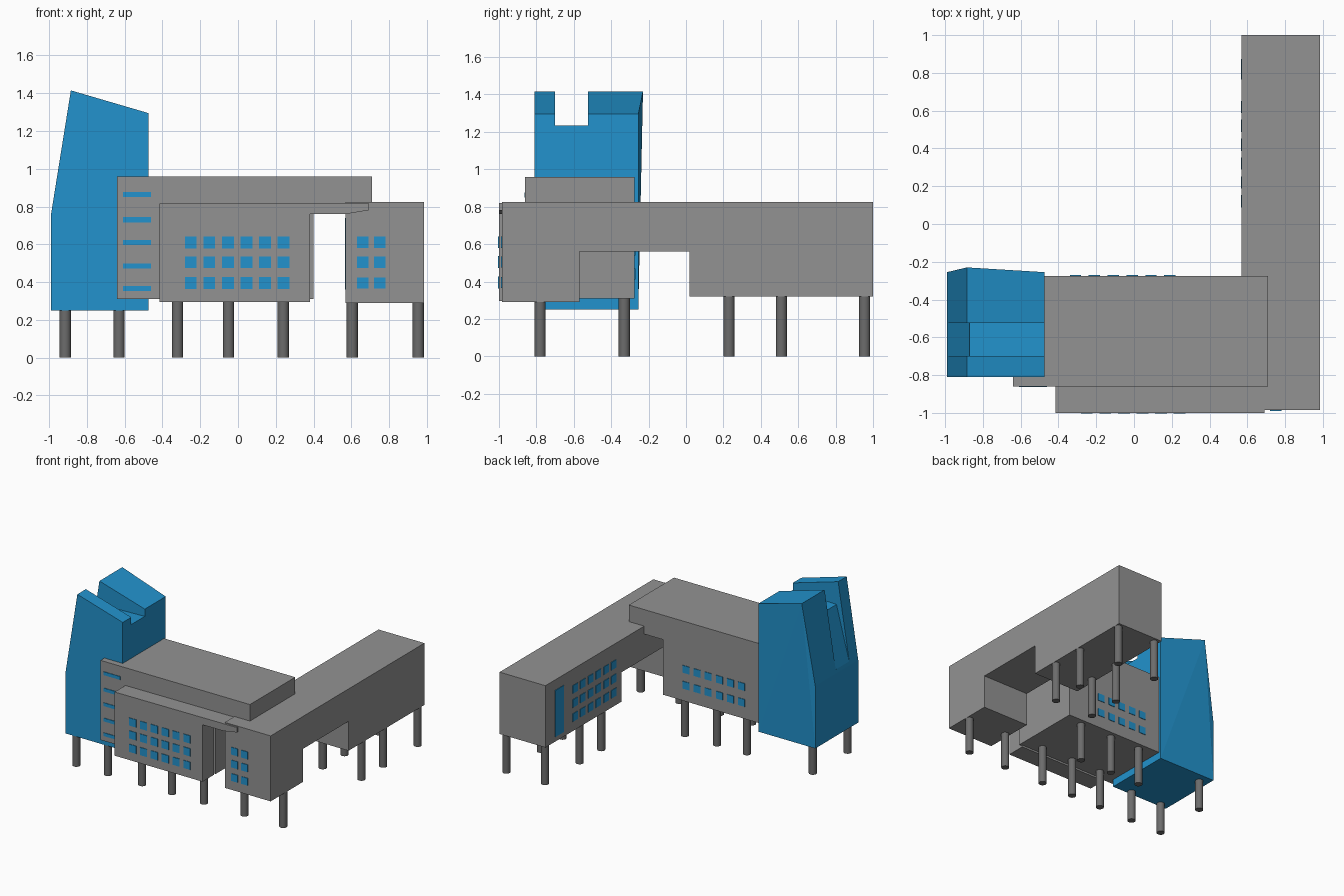
import bpy
import bmesh
from mathutils import Matrix, Vector

if "Cube" in bpy.data.objects:
    bpy.data.objects.remove(bpy.data.objects["Cube"], do_unlink=True)


def material(name, rgb):
    m = bpy.data.materials.new(name)
    m.use_nodes = True
    m.diffuse_color = (*rgb, 1)
    m.node_tree.nodes["Principled BSDF"].inputs["Base Color"].default_value = (*rgb, 1)
    return m


grey = material("concrete grey", (0.29, 0.29, 0.29))
dark = material("pillar grey", (0.15, 0.15, 0.15))
blue = material("bright blue", (0.016, 0.29, 0.61))


def finish(name, bm, mat):
    bmesh.ops.recalc_face_normals(bm, faces=bm.faces)
    me = bpy.data.meshes.new(name)
    bm.to_mesh(me)
    bm.free()
    me.materials.append(mat)
    ob = bpy.data.objects.new(name, me)
    bpy.context.scene.collection.objects.link(ob)
    return ob


def prism(name, profile, axis, lo, hi, mat):
    """Extrude a profile (a, z) along x or y from lo to hi."""
    bm = bmesh.new()
    place = (lambda a, z: (a, lo, z)) if axis == "y" else (lambda a, z: (lo, a, z))
    face = bm.faces.new([bm.verts.new(place(a, z)) for a, z in profile])
    ext = bmesh.ops.extrude_face_region(bm, geom=[face])
    step = Vector((0, hi - lo, 0)) if axis == "y" else Vector((hi - lo, 0, 0))
    bmesh.ops.translate(bm, vec=step, verts=[v for v in ext["geom"] if isinstance(v, bmesh.types.BMVert)])
    return finish(name, bm, mat)


def plates(name, axis, at, cols, rows, w, h):
    """Grid of thin window plates on a wall at x = at or y = at."""
    bm = bmesh.new()
    for c in cols:
        for z in rows:
            pos, size = ((c, at, z), (w, 0.009, h)) if axis == "y" else ((at, c, z), (0.009, w, h))
            mat = Matrix.Translation(pos) @ Matrix.Diagonal((*size, 1))
            bmesh.ops.create_cube(bm, size=1, matrix=mat)
    return finish(name, bm, blue)


def series(start, step, n):
    return [start + step * i for i in range(n)]


# Main hall with overhanging upper storey
prism("main_hall", [(-0.64, 0.31), (0.4, 0.31), (0.4, 0.76), (0.71, 0.76), (0.71, 0.96), (-0.64, 0.96)],
      "y", -0.86, -0.275, grey)

# Front block with bridge to the wing
prism("front_block", [(-0.415, 0.295), (0.38, 0.295), (0.38, 0.76), (0.57, 0.76), (0.69, 0.78),
                      (0.69, 0.82), (-0.415, 0.815)], "y", -1.0, -0.85, grey)

# Long side wing with a raised passage
prism("side_wing", [(-0.985, 0.29), (-0.57, 0.29), (-0.57, 0.56), (0.02, 0.56), (0.02, 0.32),
                    (1.0, 0.32), (1.0, 0.825), (-0.985, 0.825)], "x", 0.57, 0.985, grey)

# Tower with a slanted roof
bm = bmesh.new()
for x, z, back in [(-0.99, 0.25, -0.255), (-0.475, 0.25, -0.255), (-0.475, 1.295, -0.255),
                   (-0.885, 1.415, -0.23), (-0.99, 0.76, -0.255)]:
    bm.verts.new((x, -0.81, z))
    bm.verts.new((x, back, z))
bmesh.ops.convex_hull(bm, input=bm.verts)
bmesh.ops.dissolve_limit(bm, angle_limit=0.01, verts=bm.verts, edges=bm.edges)
tower = finish("tower", bm, blue)

# Slot through the tower roof
slot = prism("slot_cutter", [(-0.3, 1.24), (-0.87, 1.225), (-0.985, 0.79), (-1.2, 0.79), (-1.2, 1.6), (-0.3, 1.6)],
             "y", -0.70, -0.525, blue)
slot.hide_render = True
slot.hide_viewport = True
cut = tower.modifiers.new("roof slot", "BOOLEAN")
cut.operation = "DIFFERENCE"
cut.object = slot
cut.solver = "EXACT"
bpy.context.view_layer.update()
cut_mesh = bpy.data.meshes.new_from_object(tower.evaluated_get(bpy.context.evaluated_depsgraph_get()))
tower.modifiers.clear()
tower.data = cut_mesh
bpy.data.objects.remove(slot, do_unlink=True)

# Windows
rows = [0.395, 0.505, 0.61]
plates("front_block_windows", "y", -1.0, series(-0.25, 0.098, 6), rows, 0.063, 0.063)
plates("wing_front_windows", "y", -0.985, [0.66, 0.75], rows, 0.06, 0.06)
plates("hall_front_slits", "y", -0.86, [-0.535], [0.365, 0.485, 0.61, 0.73, 0.863], 0.15, 0.027)
plates("hall_back_windows", "y", -0.275, series(-0.31, 0.1, 6), [0.44, 0.57], 0.06, 0.06)
plates("wing_side_windows", "x", 0.57, series(0.12, 0.1, 6), [0.43, 0.545, 0.66], 0.065, 0.065)
plates("wing_tall_window", "x", 0.57, [0.82], [0.55], 0.11, 0.38)

# Pillars
front_row = [(x, -0.78) for x in (-0.915, -0.63, -0.32, -0.05, 0.24, 0.605, 0.955)]
back_row = [(x, -0.33) for x in (-0.915, -0.32, -0.05, 0.24)]
wing_rows = [(x, y) for x in (0.605, 0.955) for y in (0.23, 0.51, 0.955)]
bm = bmesh.new()
for x, y in front_row + back_row + wing_rows:
    bmesh.ops.create_cone(bm, cap_ends=True, segments=20, radius1=0.03, radius2=0.03, depth=0.355,
                          matrix=Matrix.Translation((x, y, 0.1775)))
pillars = finish("pillars", bm, dark)
bpy.context.view_layer.objects.active = pillars
pillars.select_set(True)
bpy.ops.object.shade_smooth_by_angle()
